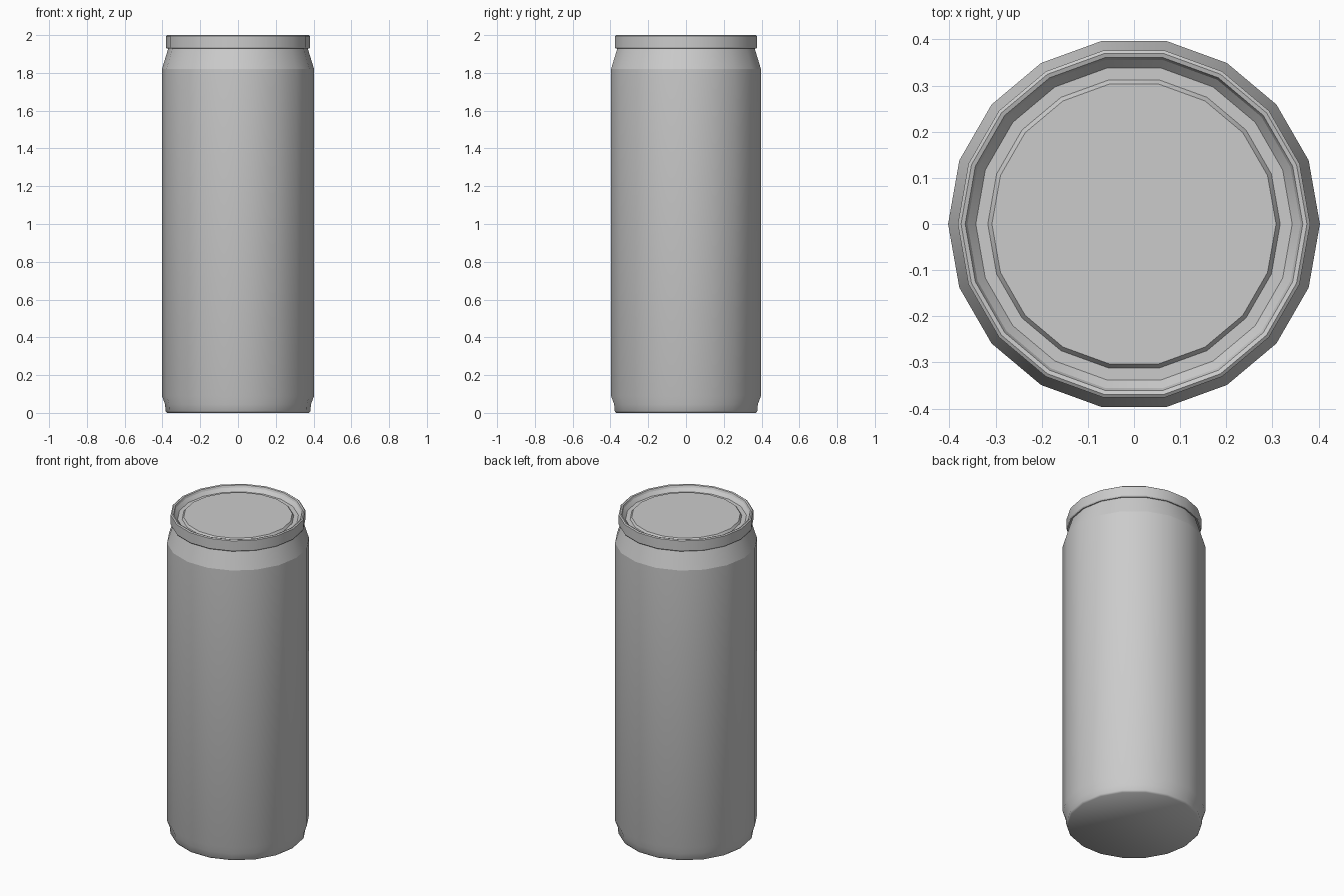
import bpy
import bmesh
from math import cos, sin, tau

SIDES = 18

if "Cube" in bpy.data.objects:
    bpy.data.objects.remove(bpy.data.objects["Cube"], do_unlink=True)

# Single bare metal colour
metal = bpy.data.materials.new("bare_aluminium")
metal.use_nodes = True
colour = (0.6, 0.6, 0.6, 1.0)
metal.diffuse_color = colour
metal.node_tree.nodes["Principled BSDF"].inputs["Base Color"].default_value = colour


def lathe(name, profile, sharp_rings, cap_first=False, cap_last=False):
    """Revolve (radius, height) points; the listed rings keep hard edges."""
    bm = bmesh.new()
    rings = []
    for radius, height in profile:
        rings.append([bm.verts.new((radius * cos(tau * i / SIDES),
                                    radius * sin(tau * i / SIDES), height))
                      for i in range(SIDES)])
    for low, high in zip(rings, rings[1:]):
        for i in range(SIDES):
            j = (i + 1) % SIDES
            bm.faces.new((low[i], low[j], high[j], high[i]))
    if cap_first:
        bm.faces.new(rings[0][::-1])
    if cap_last:
        bm.faces.new(rings[-1])
    for face in bm.faces:
        face.smooth = True
    for index in sharp_rings:
        ring = rings[index]
        for i in range(SIDES):
            bm.edges.get((ring[i], ring[(i + 1) % SIDES])).smooth = False
    mesh = bpy.data.meshes.new(name)
    bm.to_mesh(mesh)
    bm.free()
    mesh.materials.append(metal)
    obj = bpy.data.objects.new(name, mesh)
    bpy.context.collection.objects.link(obj)
    return obj


# Body: flat base, tapered foot, straight wall and sloped neck
body = [(0.375, 0.0), (0.384, 0.01), (0.386, 0.045), (0.403, 0.09),
        (0.403, 1.82), (0.369, 1.93)]
lathe("can_body", body, sharp_rings=[4], cap_first=True)

# Lid: rolled rim, inner wall, flat groove and raised centre panel
lid = [(0.369, 1.93), (0.378, 1.928), (0.382, 1.935), (0.382, 1.995),
       (0.375, 2.0), (0.366, 1.997), (0.361, 1.985), (0.343, 1.965),
       (0.317, 1.965), (0.308, 1.978)]
lathe("can_lid", lid, sharp_rings=range(1, len(lid)), cap_last=True)
